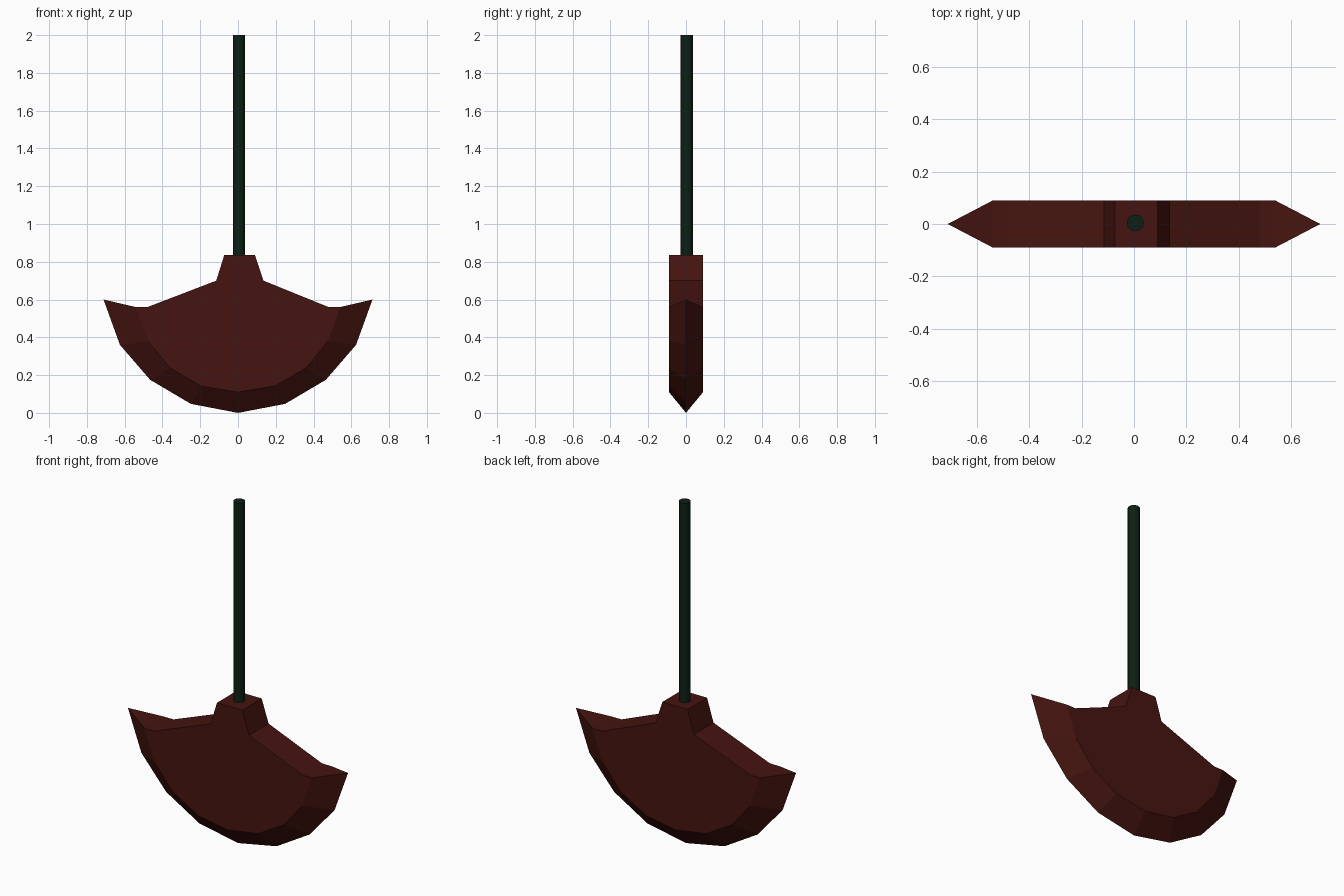
import bpy, bmesh

if "Cube" in bpy.data.objects:
    bpy.data.objects.remove(bpy.data.objects["Cube"])


def paint(obj, name, color):
    mat = bpy.data.materials.new(name)
    mat.diffuse_color = (*color, 1)
    mat.use_nodes = True
    mat.node_tree.nodes["Principled BSDF"].inputs["Base Color"].default_value = mat.diffuse_color
    obj.data.materials.append(mat)


def mirrored(half):
    """Mirror a right-hand half profile, listed from the middle outwards."""
    return [(-x, z) for x, z in reversed(half) if x > 0] + half


# Blade: flat front and back plates joined by a bevelled cutting edge
half_depth = 0.09
edge = mirrored([(0, 0), (0.25, 0.048), (0.465, 0.175), (0.625, 0.36), (0.712, 0.60)])
inner = mirrored([(0, 0.11), (0.195, 0.142), (0.36, 0.238), (0.477, 0.38), (0.54, 0.56)])
shoulder = [(0.48, 0.56), (0.135, 0.70), (0.09, 0.835),
            (-0.073, 0.835), (-0.115, 0.70), (-0.48, 0.56)]

bm = bmesh.new()
plates = [[bm.verts.new((x, y, z)) for x, z in inner + shoulder]
          for y in (-half_depth, half_depth)]
front, back = plates
rim = [bm.verts.new((x, 0, z)) for x, z in edge]
n = len(inner)
for plate in plates:
    bm.faces.new(plate)
    for i in range(n - 1):
        bm.faces.new((plate[i], plate[i + 1], rim[i + 1], rim[i]))

# Pointed tips and the top strip
for i in (0, n - 1):
    bm.faces.new((front[i], back[i], rim[i]))
for i in range(n - 1, len(front)):
    j = (i + 1) % len(front)
    bm.faces.new((front[i], front[j], back[j], back[i]))
bmesh.ops.recalc_face_normals(bm, faces=bm.faces)

mesh = bpy.data.meshes.new("blade")
bm.to_mesh(mesh)
bm.free()
blade = bpy.data.objects.new("blade", mesh)
bpy.context.collection.objects.link(blade)
paint(blade, "dark_red", (0.06, 0.007, 0.005))

# Hanging rod
bottom, top = 0.82, 2.0
bpy.ops.mesh.primitive_cylinder_add(vertices=16, radius=0.032, depth=top - bottom,
                                    location=(0.005, 0.004, (top + bottom) / 2))
rod = bpy.context.object
rod.name = "rod"
bpy.ops.object.shade_smooth_by_angle()
paint(rod, "dark_green", (0.004, 0.014, 0.007))
